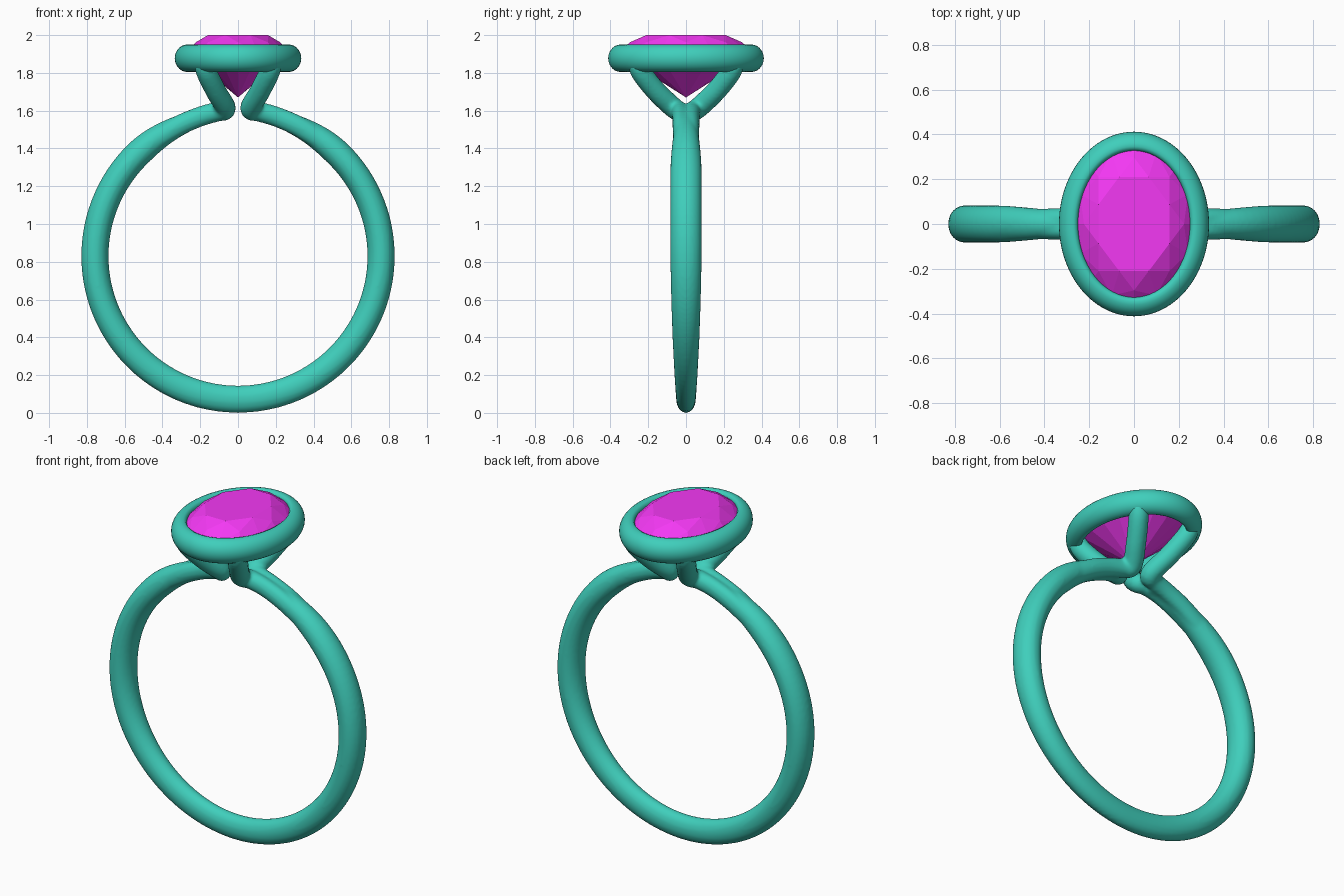
import bpy, bmesh
from math import sin, cos, pi, radians
from mathutils import Vector

if "Cube" in bpy.data.objects:
    bpy.data.objects.remove(bpy.data.objects["Cube"])

def material(name, col):
    m = bpy.data.materials.new(name)
    m.diffuse_color = col
    m.use_nodes = True
    m.node_tree.nodes["Principled BSDF"].inputs["Base Color"].default_value = m.diffuse_color
    return m

METAL = material("metal", (0.05, 0.62, 0.50, 1))
GEM = material("gem", (0.9, 0.04, 0.9, 1))

def finish(bm, name, mat, smooth):
    bmesh.ops.recalc_face_normals(bm, faces=bm.faces)
    me = bpy.data.meshes.new(name)
    bm.to_mesh(me)
    bm.free()
    for p in me.polygons:
        p.use_smooth = smooth
    me.materials.append(mat)
    ob = bpy.data.objects.new(name, me)
    bpy.context.collection.objects.link(ob)
    return ob

def loft(bm, rings, closed=False):
    n = len(rings[0])
    vs = [[bm.verts.new(p) for p in r] for r in rings]
    for i in range(len(vs) if closed else len(vs) - 1):
        a, b = vs[i], vs[(i + 1) % len(vs)]
        for j in range(n):
            k = (j + 1) % n
            bm.faces.new((a[j], a[k], b[k], b[j]))
    if not closed:
        bm.faces.new(vs[0][::-1])
        bm.faces.new(vs[-1])

def sweep(bm, stations, n=24):
    """stations: (point, half width along y, half thickness)"""
    pts = [Vector(s[0]) for s in stations]
    rings = []
    for i, (p, w, h) in enumerate(stations):
        t = (pts[min(i + 1, len(pts) - 1)] - pts[max(i - 1, 0)]).normalized()
        y = Vector((0, 1, 0))
        u = (y - t * t.dot(y)).normalized()
        v = t.cross(u)
        rings.append([pts[i] + u * w * cos(2 * pi * k / n) + v * h * sin(2 * pi * k / n)
                      for k in range(n)])
    loft(bm, rings)

def ramp(x, a, b):
    t = max(0, min(1, (x - a) / (b - a)))
    return t * t * (3 - 2 * t)

def spline(p, steps=6):
    """Catmull-Rom through 5-value control points (x, y, z, w, h)"""
    out = []
    for i in range(len(p) - 1):
        a, b, c, d = p[max(i - 1, 0)], p[i], p[i + 1], p[min(i + 2, len(p) - 1)]
        for s in range(steps + (i == len(p) - 2)):
            t = s / steps
            q = [0.5 * (2 * B + (C - A) * t + (2 * A - 5 * B + 4 * C - D) * t**2
                        + (3 * B - A - 3 * C + D) * t**3) for A, B, C, D in zip(a, b, c, d)]
            out.append((q[:3], q[3], q[4]))
    return out

# band: tapered hoop, thin at the bottom and at the shoulders
bm = bmesh.new()
R, CZ = 0.7575, 0.83
stations = []
for i in range(121):
    d = -171 + 342 * i / 120
    a, e = radians(d), abs(d)
    w = 0.052 + 0.031 * ramp(e, 0, 95) - 0.030 * ramp(e, 125, 168)
    h = 0.0725 - 0.026 * ramp(e, 135, 168)
    stations.append(((R * sin(a), 0, CZ - (R + 0.01 * ramp(e, 155, 171)) * cos(a)), w, h))
sweep(bm, stations)

# prongs: each shoulder splits in two and turns up to the bezel
path = [(0.46, 0.022, 1.431, .045, .055), (0.32, 0.026, 1.517, .045, .054),
        (0.20, 0.028, 1.569, .045, .053), (0.11, 0.035, 1.595, .050, .053),
        (0.066, 0.062, 1.612, .055, .055), (0.115, 0.155, 1.70, .055, .055),
        (0.165, 0.235, 1.80, .055, .055), (0.185, 0.26, 1.86, .05, .05)]
for sx in (1, -1):
    for sy in (1, -1):
        sweep(bm, [((p[0] * sx, p[1] * sy, p[2]), w, h) for p, w, h in spline(path)])
band = finish(bm, "band_and_prongs", METAL, True)
rm = band.modifiers.new("fuse", 'REMESH')
rm.mode = 'VOXEL'
rm.voxel_size = 0.01
rm.use_smooth_shade = True
sm = band.modifiers.new("soften", 'SMOOTH')
sm.factor = 0.5
sm.iterations = 5

# bezel: oval rim with a rounded outside and a straight inside wall
bm = bmesh.new()
prof = [(-0.085, 1.825), (-0.085, 1.932), (-0.078, 1.945)]
prof += [(-0.066 + 0.066 * cos(t), 1.8775 + 0.0725 * sin(t))
         for t in [pi / 2 - pi * k / 14 for k in range(15)]]
prof += [(-0.078, 1.81)]
loft(bm, [[((0.335 + o) * cos(t), (0.412 + o) * sin(t), z) for o, z in prof]
          for t in [2 * pi * k / 96 for k in range(96)]], closed=True)
finish(bm, "bezel", METAL, True)

# gem: oval brilliant cut as a hull of facet corners
bm = bmesh.new()
def corners(n, r, z, off=0):
    for k in range(n):
        t = 2 * pi * (k + off) / n
        bm.verts.new((0.26 * r * cos(t), 0.345 * r * sin(t), z))
corners(8, 0.66, 2.0, 0.5)
corners(8, 0.86, 1.962)
corners(16, 1.0, 1.92)
corners(16, 1.0, 1.89)
corners(8, 0.50, 1.79, 0.5)
bm.verts.new((0, 0, 1.67))
bmesh.ops.convex_hull(bm, input=bm.verts)
finish(bm, "gem", GEM, False)
